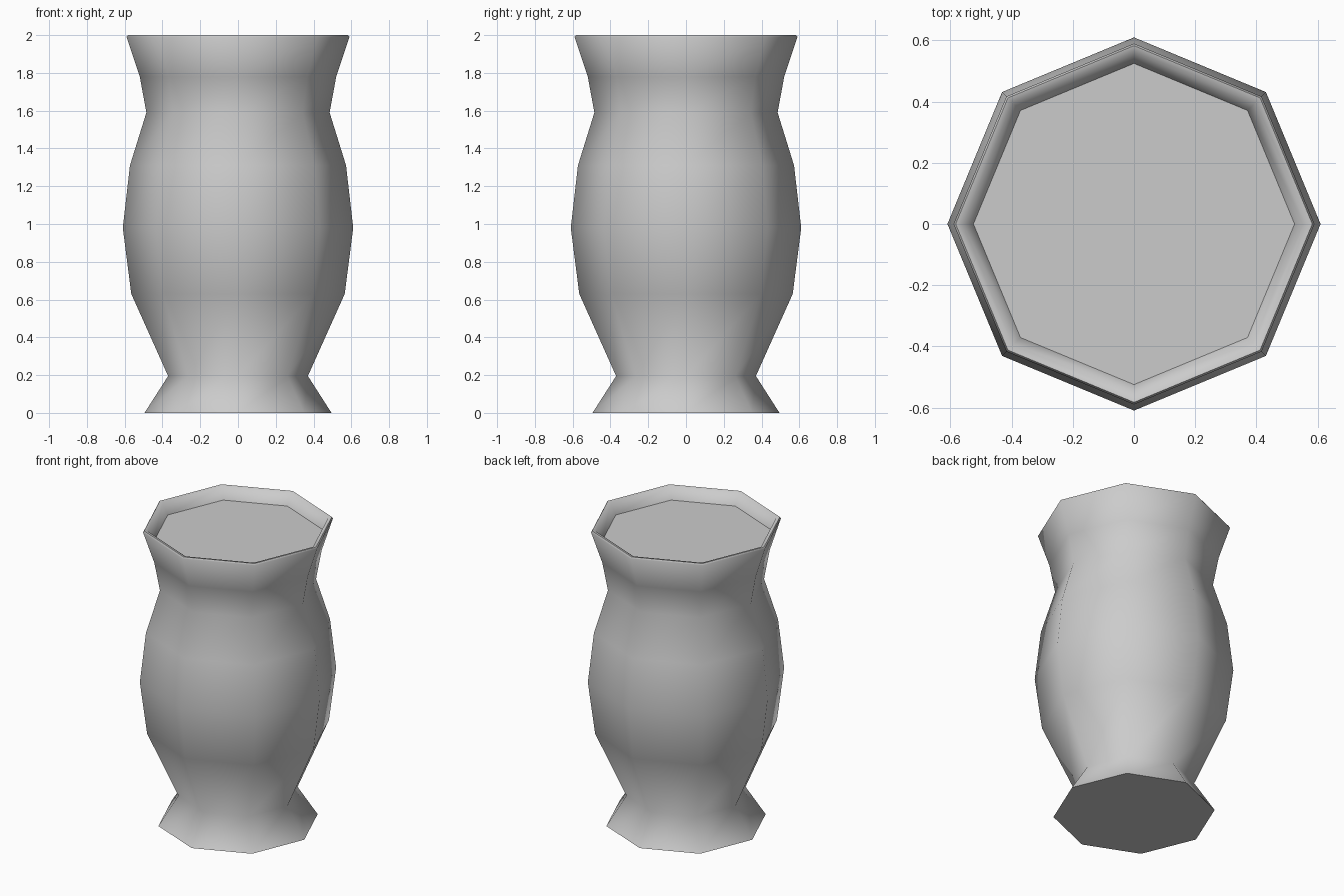
import bpy, bmesh, math

if "Cube" in bpy.data.objects:
    bpy.data.objects.remove(bpy.data.objects["Cube"])

SIDES = 8

# Profile from foot to rim, then down the inner wall to the fill level: (corner radius, z)
PROFILE = [(0.495, 0.0), (0.37, 0.195), (0.565, 0.63), (0.61, 0.98),
           (0.572, 1.31), (0.485, 1.59), (0.52, 1.78), (0.59, 1.99),
           (0.583, 2.0), (0.56, 1.995), (0.525, 1.92)]

bm = bmesh.new()


def ring(radius, z):
    return [bm.verts.new((radius * math.cos(math.tau * i / SIDES),
                          radius * math.sin(math.tau * i / SIDES), z))
            for i in range(SIDES)]


# Octagonal vase wall
rings = [ring(r, z) for r, z in PROFILE]
for a, b in zip(rings, rings[1:]):
    for i in range(SIDES):
        j = (i + 1) % SIDES
        bm.faces.new((a[i], a[j], b[j], b[i]))

# Underside and the flat recessed surface inside the rim
bm.faces.new(rings[0][::-1])
bm.faces.new(rings[-1])
bmesh.ops.recalc_face_normals(bm, faces=bm.faces)

mesh = bpy.data.meshes.new("vase")
bm.to_mesh(mesh)
bm.free()
vase = bpy.data.objects.new("vase", mesh)
bpy.context.collection.objects.link(vase)

# Soft facets on the body, crisp edges at the foot and fill surface
bpy.context.view_layer.objects.active = vase
vase.select_set(True)
bpy.ops.object.shade_smooth_by_angle(angle=math.radians(62))
